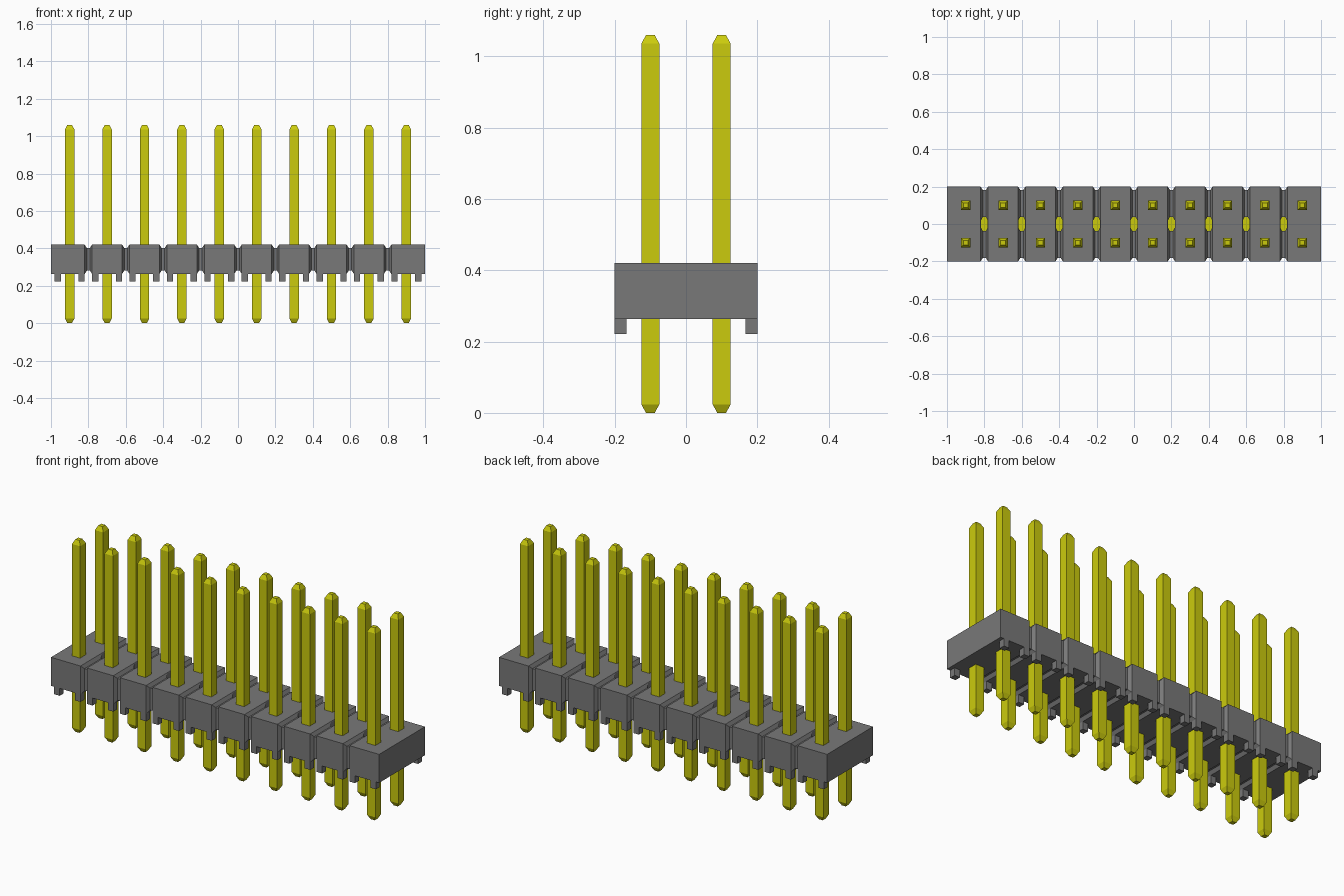
import bpy
import bmesh

if "Cube" in bpy.data.objects:
    bpy.data.objects.remove(bpy.data.objects["Cube"])

PITCH, COUNT = 0.2, 10
COLUMNS = [(i - (COUNT - 1) / 2) * PITCH for i in range(COUNT)]
GROOVES = [x + PITCH / 2 for x in COLUMNS[:-1]]
Z_LOW, Z_HIGH = 0.263, 0.42


def make_material(name, colour):
    mat = bpy.data.materials.new(name)
    mat.use_nodes = True
    mat.diffuse_color = colour
    mat.node_tree.nodes["Principled BSDF"].inputs["Base Color"].default_value = colour
    return mat


grey = make_material("grey plastic", (0.19, 0.19, 0.19, 1))
yellow = make_material("yellow metal", (0.60, 0.60, 0.004, 1))


def loft(name, rings, mat):
    """Closed solid through a list of equal-sized point rings."""
    bm = bmesh.new()
    loops = [[bm.verts.new(p) for p in ring] for ring in rings]
    n = len(loops[0])
    for a, b in zip(loops, loops[1:]):
        for i in range(n):
            j = (i + 1) % n
            bm.faces.new((a[i], a[j], b[j], b[i]))
    bm.faces.new(loops[0])
    bm.faces.new(loops[-1])
    bmesh.ops.recalc_face_normals(bm, faces=bm.faces)
    mesh = bpy.data.meshes.new(name)
    bm.to_mesh(mesh)
    bm.free()
    mesh.materials.append(mat)
    obj = bpy.data.objects.new(name, mesh)
    bpy.context.collection.objects.link(obj)
    return obj


def square(x, y, half, z):
    return [(x + sx * half, y + sy * half, z)
            for sx, sy in ((-1, -1), (1, -1), (1, 1), (-1, 1))]


def body_section(x, inset):
    y, lo, hi = 0.2 - inset, Z_LOW + inset, Z_HIGH - inset
    return [(x, -y, lo), (x, y, lo), (x, y, hi), (x, -y, hi)]


def slot(x, z):
    return [(x + dx, dy, z) for dx, dy in
            ((-0.018, -0.02), (-0.008, -0.038), (0.008, -0.038),
             (0.018, -0.02), (0.018, 0.02), (0.008, 0.038),
             (-0.008, 0.038), (-0.018, 0.02))]


# Housing: one bar with a chamfered groove all round between cells
sections = [body_section(-1, 0)]
for x in GROOVES:
    sections += [body_section(x + dx, inset) for dx, inset in
                 ((-0.02, 0), (-0.008, 0.018), (0.008, 0.018), (0.02, 0))]
sections.append(body_section(1, 0))
housing = loft("housing", sections, grey)

# Small recesses in the grooves, with a metal floor
for i, x in enumerate(GROOVES):
    cutter = loft("recess_cutter", [slot(x, 0.34), slot(x, 0.5)], grey)
    cutter.hide_render = True
    mod = housing.modifiers.new("recess", "BOOLEAN")
    mod.operation, mod.solver, mod.object = "DIFFERENCE", "EXACT", cutter
    bpy.context.view_layer.objects.active = housing
    bpy.ops.object.modifier_apply(modifier=mod.name)
    bpy.data.objects.remove(cutter)
    loft(f"recess_floor_{i + 1}", [slot(x, 0.338), slot(x, 0.344)], yellow)

# Pins with tapered ends, and standoff feet under the outer cell corners
for i, x in enumerate(COLUMNS):
    for row, sy in (("front", -1), ("back", 1)):
        y = 0.1 * sy
        loft(f"pin_{row}_{i + 1}",
             [square(x, y, half, z) for half, z in
              ((0.0125, 0), (0.025, 0.024), (0.025, 1.036), (0.0125, 1.06))],
             yellow)
        for side, sx in (("right", -1), ("left", 1)):
            loft(f"foot_{row}_{side}_{i + 1}",
                 [square(x + sx * 0.0635, sy * 0.1833, 0.0167, z)
                  for z in (0.222, Z_LOW + 0.005)], grey)
